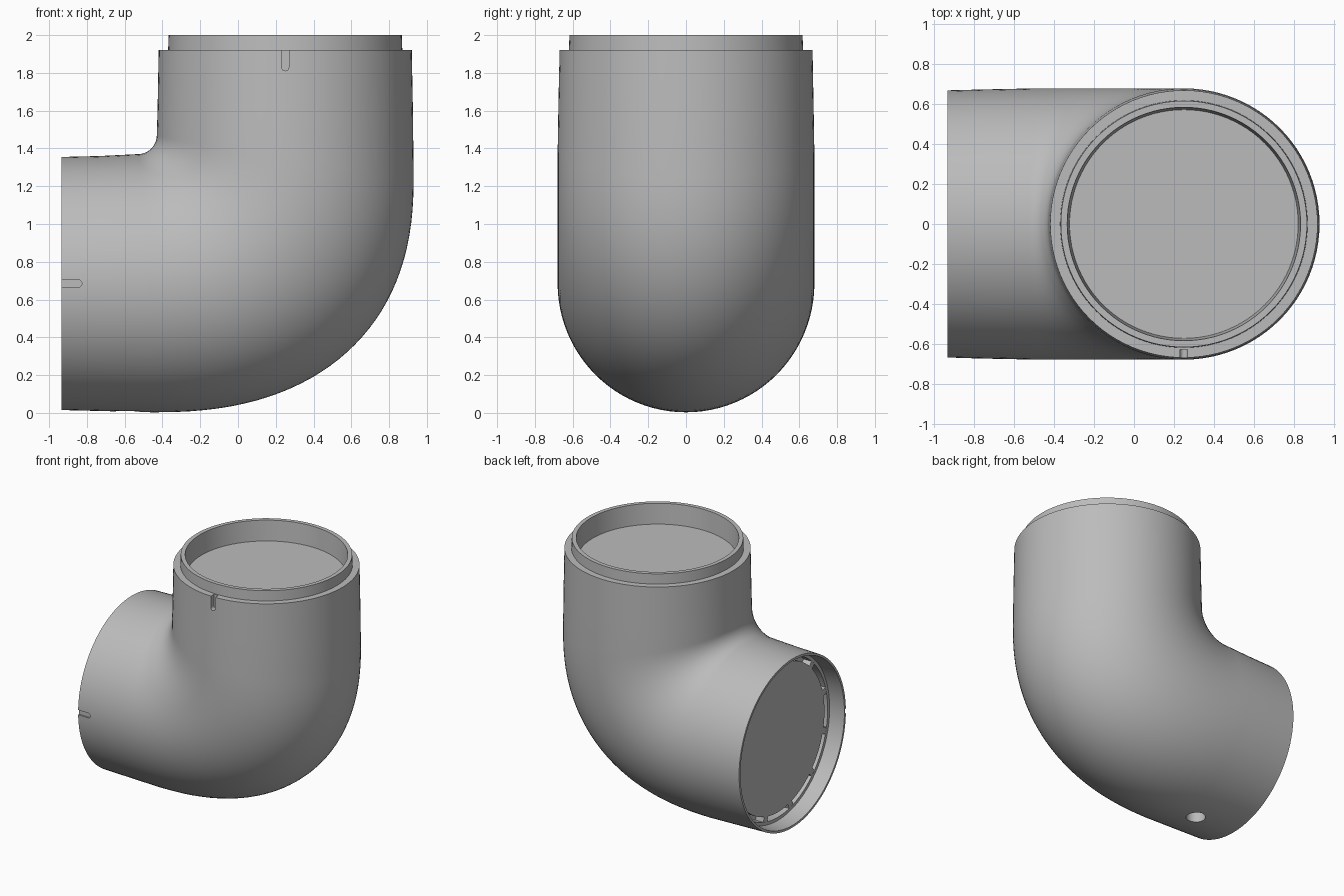
import bpy, bmesh, math
from mathutils import Vector, Matrix

old = bpy.data.objects.get("Cube")
if old:
    bpy.data.objects.remove(old, do_unlink=True)

SEG = 96
CX, CZ = 0.25, 0.685   # axis of the upright leg, axis of the level leg

grey = bpy.data.materials.new("matte grey")
grey.use_nodes = True
colour = (0.5, 0.5, 0.5, 1)
grey.diffuse_color = colour
grey.node_tree.nodes["Principled BSDF"].inputs["Base Color"].default_value = colour


def add_object(name, bm):
    bmesh.ops.recalc_face_normals(bm, faces=bm.faces)
    mesh = bpy.data.meshes.new(name)
    bm.to_mesh(mesh)
    bm.free()
    mesh.materials.append(grey)
    ob = bpy.data.objects.new(name, mesh)
    bpy.context.collection.objects.link(ob)
    return ob


def loft(name, sections):
    """Skin ellipses given as (inner point, outer point, half width in y)."""
    bm = bmesh.new()
    rings = []
    for inner, outer, half in sections:
        a, b = Vector((inner[0], 0, inner[1])), Vector((outer[0], 0, outer[1]))
        mid, arm = (a + b) / 2, (b - a) / 2
        ring = []
        for i in range(SEG):
            t = math.tau * i / SEG
            ring.append(bm.verts.new(mid + arm * math.cos(t) + Vector((0, half * math.sin(t), 0))))
        rings.append(ring)
    for r, s in zip(rings, rings[1:]):
        for i in range(SEG):
            j = (i + 1) % SEG
            bm.faces.new((r[i], r[j], s[j], s[i]))
    bm.faces.new(rings[0])
    bm.faces.new(rings[-1])
    return add_object(name, bm)


def level(x, r):
    return ((x, CZ + r), (x, CZ - r), r)


def upright(z, r):
    return ((CX - r, z), (CX + r, z), r)


# Socket end: recessed disc, slot groove, ledge and lip
sections = [level(-0.81, 0.58), level(-0.74, 0.58), level(-0.74, 0.62),
            level(-0.81, 0.62), level(-0.81, 0.645), level(-0.935, 0.652),
            level(-0.935, 0.67), level(-0.73, 0.675)]

# Bend: tight fillet inside, broad rounded corner outside
STEPS = 32
for i in range(STEPS + 1):
    t = math.pi / 2 * i / STEPS
    s, c = math.sin(t), math.cos(t)
    p = 2 / 2.35
    inner = (-0.53 + 0.1 * s, 1.47 - 0.1 * c)
    outer = (-0.45 + 1.38 * s ** p, 1.25 - 1.247 * c ** p)
    sections.append((inner, outer, 0.68))

# Spigot end: shoulder, collar and recessed disc
sections += [upright(1.6, 0.676), upright(1.92, 0.67), upright(1.92, 0.62),
             upright(2.0, 0.617), upright(2.0, 0.585), upright(1.84, 0.573)]
body = loft("elbow_body", sections)


def cut(name, bm):
    cutter = add_object(name, bm)
    cutter.hide_render = True
    mod = body.modifiers.new(name, "BOOLEAN")
    mod.object = cutter
    mod.operation = "DIFFERENCE"
    mod.solver = "EXACT"
    bpy.context.view_layer.objects.active = body
    bpy.ops.object.modifier_apply(modifier=name)
    bpy.data.objects.remove(cutter, do_unlink=True)


def notch(name, matrix, depth):
    """Round-ended slot along local x, cut into the front wall."""
    bm = bmesh.new()
    w = 0.019
    pts = [(-0.05, -w), (-0.05, w)]
    for i in range(9):
        a = math.pi / 2 - math.pi * i / 8
        pts.append((0.09 + w * math.cos(a), w * math.sin(a)))
    face = bm.faces.new([bm.verts.new((x, -0.75, z)) for x, z in pts])
    ext = bmesh.ops.extrude_face_region(bm, geom=[face])
    verts = [v for v in ext["geom"] if isinstance(v, bmesh.types.BMVert)]
    bmesh.ops.translate(bm, verts=verts, vec=(0, 0.75 - depth, 0))
    bm.transform(matrix)
    cut(name, bm)


# Alignment notches on the front of both ends
notch("socket_notch", Matrix.Translation((-0.935, 0, CZ)), 0.658)
notch("spigot_notch", Matrix.Translation((CX, 0, 1.92)) @ Matrix.Rotation(math.pi / 2, 4, "Y"), 0.63)

# Drain hole under the level leg
bm = bmesh.new()
bmesh.ops.create_cone(bm, cap_ends=True, segments=32, radius1=0.07, radius2=0.07,
                      depth=0.4, matrix=Matrix.Translation((-0.58, 0, 0)))
cut("drain_hole", bm)

# Tabs dividing the slot groove
bm = bmesh.new()
for i in range(12):
    turn = Matrix.Rotation(math.tau * (i + 0.5) / 12, 4, "X")
    place = Matrix.Translation((-0.772, 0, CZ)) @ turn @ Matrix.Translation((0, 0, 0.6))
    bmesh.ops.create_cube(bm, size=1, matrix=place @ Matrix.Diagonal((0.074, 0.05, 0.05, 1)))
tabs = add_object("socket_tabs", bm)

for ob in (body, tabs):
    bpy.ops.object.select_all(action="DESELECT")
    ob.select_set(True)
    bpy.context.view_layer.objects.active = ob
    bpy.ops.object.shade_smooth_by_angle(angle=math.radians(30))
